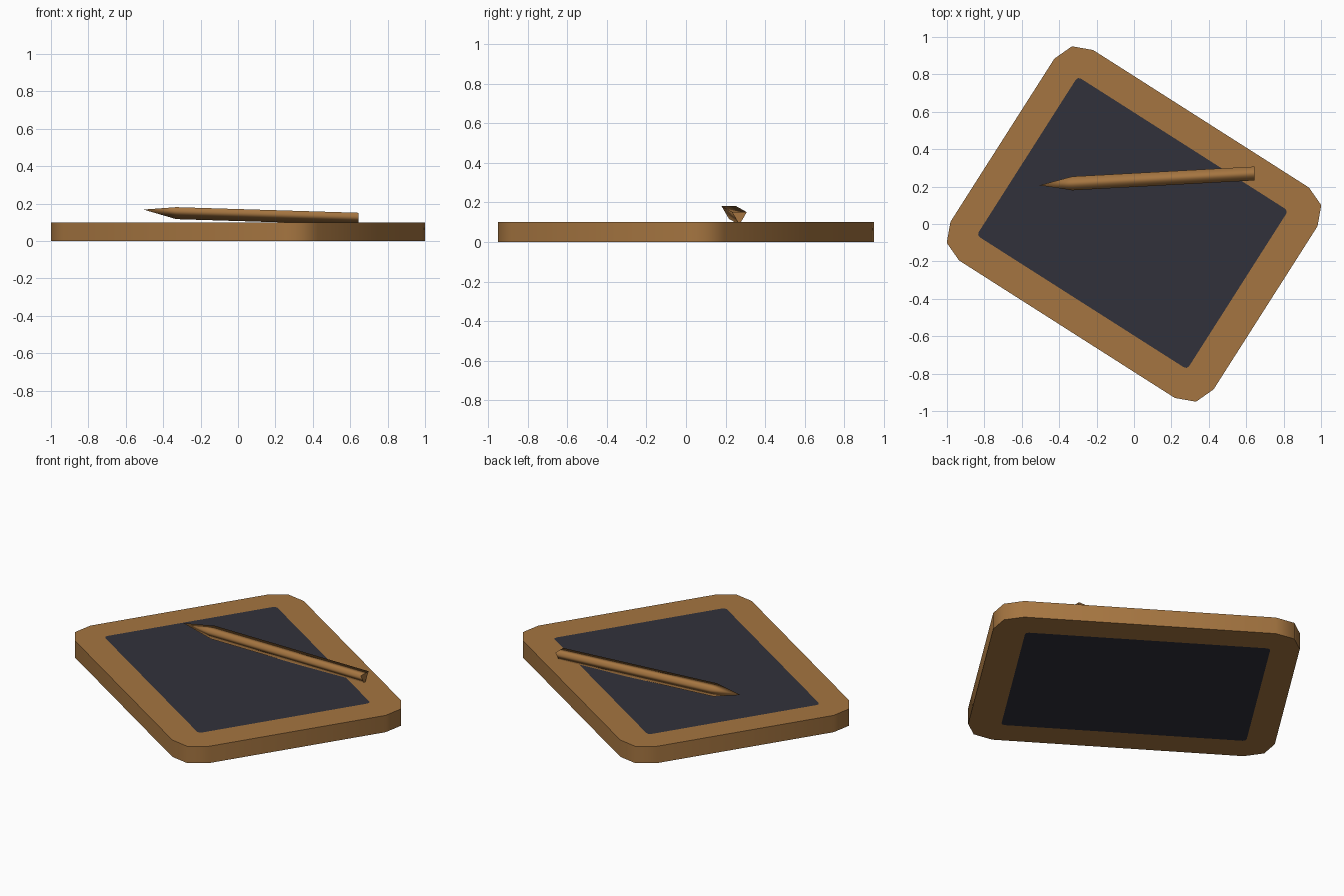
import bpy, bmesh, math
from mathutils import Matrix, Vector

if "Cube" in bpy.data.objects:
    bpy.data.objects.remove(bpy.data.objects["Cube"])


def material(name, rgb):
    m = bpy.data.materials.new(name)
    m.diffuse_color = (*rgb, 1)
    m.use_nodes = True
    m.node_tree.nodes["Principled BSDF"].inputs["Base Color"].default_value = m.diffuse_color
    return m


wood = material("brown wood", (0.376, 0.178, 0.052))
slate = material("dark slate", (0.031, 0.031, 0.043))


def finish(bm, name, mats):
    bmesh.ops.recalc_face_normals(bm, faces=bm.faces)
    mesh = bpy.data.meshes.new(name)
    bm.to_mesh(mesh)
    bm.free()
    for m in mats:
        mesh.materials.append(m)
    ob = bpy.data.objects.new(name, mesh)
    bpy.context.collection.objects.link(ob)
    return ob


def rounded_loop(bm, hx, hy, r, z, cx=0.0):
    """Rectangle outline with three points on each corner."""
    loop = []
    for k, (sx, sy) in enumerate([(1, 1), (-1, 1), (-1, -1), (1, -1)]):
        for j in range(3):
            a = math.radians(90 * k + 45 * j)
            loop.append(bm.verts.new((cx + sx * (hx - r) + r * math.cos(a),
                                      sy * (hy - r) + r * math.sin(a), z)))
    return loop


def bridge(bm, a, b):
    n = len(a)
    return [bm.faces.new((a[i], a[(i + 1) % n], b[(i + 1) % n], b[i])) for i in range(n)]


# writing board: wooden frame with a flush slate panel on both sides
bm = bmesh.new()
outer, inner = [], []
for z in (0.0, 0.1):
    outer.append(rounded_loop(bm, 0.834, 0.667, 0.15, z))
    inner.append(rounded_loop(bm, 0.667, 0.503, 0.02, z, -0.01))
    bridge(bm, outer[-1], inner[-1])
    bm.faces.new(inner[-1]).material_index = 1
for f in bridge(bm, outer[0], outer[1]):
    f.smooth = True
bm.transform(Matrix.Rotation(math.radians(-32.5), 4, 'Z'))
finish(bm, "writing_board", [wood, slate])

# pencil: three-sided stick, flat side up, with a sharpened tip
bm = bmesh.new()
section = [(-0.037, 0.0), (0.037, 0.0), (0.0, -0.064)]


def ring(x, y, z):
    return [bm.verts.new((x, y + dy, z + dz)) for dy, dz in section]


shoulder = ring(-0.33, 0.217, 0.181)
end = ring(0.645, 0.27, 0.151)
tip = bm.verts.new(Vector((-0.505, 0.207, 0.168)))
sides = bridge(bm, shoulder, end)
for i in range(3):
    sides.append(bm.faces.new((shoulder[i], tip, shoulder[(i + 1) % 3])))
for f in sides:
    f.smooth = True
bm.faces.new(end)
finish(bm, "pencil", [wood])
